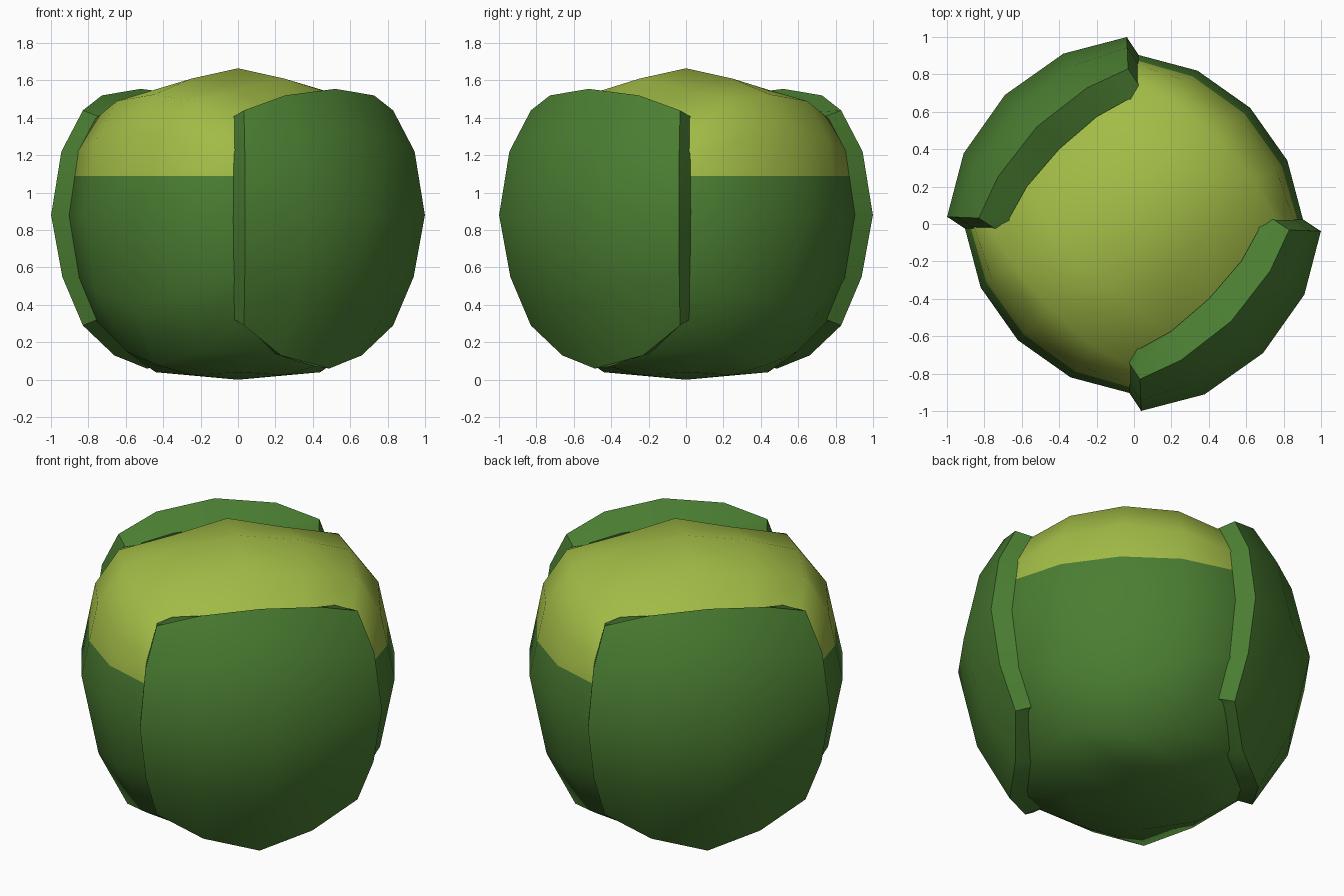
import bpy, bmesh, math
from mathutils import Vector

if "Cube" in bpy.data.objects:
    bpy.data.objects.remove(bpy.data.objects["Cube"])


def material(name, rgb):
    m = bpy.data.materials.new(name)
    m.diffuse_color = (*rgb, 1)
    m.use_nodes = True
    m.node_tree.nodes["Principled BSDF"].inputs["Base Color"].default_value = m.diffuse_color
    return m


GREEN = material("leaf green", (0.07, 0.21, 0.032))
YELLOW = material("heart yellow green", (0.36, 0.50, 0.062))

# (radius, height) of the rounded-cube side, bottom to top: middle, halfway, corner columns
PROFILE = [
    [(.69, .06), (.87, .40), (.976, .88), (.875, 1.32), (.735, 1.555)],
    [(.70, .13), (.90, .47), (.986, .88), (.905, 1.28), (.77, 1.52)],
    [(.83, .29), (.94, .55), (1.0, .88), (.945, 1.22), (.83, 1.44)],
]
LIP = [(.566, 1.46), (.607, 1.45), (.67, 1.43)]


def polar(r, angle, z):
    a = math.radians(angle)
    return Vector((r * math.cos(a), r * math.sin(a), z))


def offset(k, row, edge):
    """Angle of column k (-2..2) away from the middle of a side."""
    step = [0, 22.5 + 1.7 * abs(row - 2), edge][abs(k)]
    return math.copysign(step, k)


def finish(bm, name, mats, angle):
    bmesh.ops.recalc_face_normals(bm, faces=bm.faces)
    me = bpy.data.meshes.new(name)
    bm.to_mesh(me)
    bm.free()
    ob = bpy.data.objects.new(name, me)
    bpy.context.collection.objects.link(ob)
    for m in mats:
        me.materials.append(m)
    bpy.ops.object.select_all(action='DESELECT')
    ob.select_set(True)
    bpy.context.view_layer.objects.active = ob
    bpy.ops.object.shade_smooth_by_angle(angle=math.radians(angle))
    return ob


# Heart: a rounded cube standing with its corners on the x and y axes
def build_heart():
    bm = bmesh.new()
    top = {0: (.636, 1.525), 1: (.685, 1.49), 2: (.77, 1.39)}
    covered = {0: (.59, 1.42), 1: (.63, 1.41), 2: (.77, 1.39)}
    rings = []
    for row in range(5):
        ring = []
        for i in range(16):
            side, k = i // 4, i % 4 - 2
            r, z = PROFILE[abs(k)][row]
            r *= .91 if abs(k) == 2 else .9
            if row == 4:
                r, z = (covered if side % 2 else top)[abs(k)]
            if row == 0:
                z += .02
            ring.append(bm.verts.new(polar(r, 45 + 90 * side + offset(k, row, 45), z)))
        rings.append(ring)
    for a, b in zip(rings, rings[1:]):
        for i in range(16):
            j = (i + 1) % 16
            bm.faces.new((a[i], a[j], b[j], b[i]))
    # top and bottom caps
    for ring, zc, zd, ze in ((rings[4], 1.665, 1.55, 1.61), (rings[0], 0, .04, .025)):
        mid = bm.verts.new((0, 0, zc))
        inner = [bm.verts.new(polar(.35 if j % 2 else .44, 45 * j, ze if j % 2 else zd))
                 for j in range(8)]
        for c in range(4):
            i, j = 4 * c, 2 * c
            nxt = inner[(j + 2) % 8]
            bm.faces.new((ring[i - 1], ring[i], ring[i + 1], inner[j]))
            bm.faces.new((ring[i + 1], ring[i + 2], inner[j + 1], inner[j]))
            bm.faces.new((ring[i + 2], ring[i + 3], nxt, inner[j + 1]))
            bm.faces.new((inner[j], inner[j + 1], mid, inner[j - 1]))
    # straight colour border
    bmesh.ops.bisect_plane(bm, geom=bm.verts[:] + bm.edges[:] + bm.faces[:],
                           plane_co=(0, 0, 1.09), plane_no=(0, 0, 1))
    for f in bm.faces:
        f.material_index = int(f.calc_center_median().z > 1.09)
    finish(bm, "heart", [GREEN, YELLOW], 60)


# Outer leaf: thick shell over one side, with an inward lip and turned-in edges
def build_leaf(name, centre):
    bm = bmesh.new()
    grid = []
    for k in range(-3, 4):
        col = min(abs(k), 2)
        kk = max(-2, min(2, k))
        pts = [(PROFILE[col][0][0] * .85, PROFILE[col][0][1] + .01)]
        pts += PROFILE[col] + [LIP[col]]
        line = []
        for n, (r, z) in enumerate(pts):
            row = max(0, min(4, n - 1))
            ang = offset(kk, row, 42.8)
            if abs(k) == 3:
                ang = math.copysign(47, k)
                r *= .895
                z = .88 + (z - .88) * .94
            line.append(bm.verts.new(polar(r, centre + ang, z)))
        grid.append(line)
    for a, b in zip(grid, grid[1:]):
        for n in range(len(a) - 1):
            bm.faces.new((a[n], b[n], b[n + 1], a[n + 1]))
    finish(bm, name, [GREEN], 42)


build_heart()
build_leaf("front_right_leaf", -45)
build_leaf("back_left_leaf", 135)
